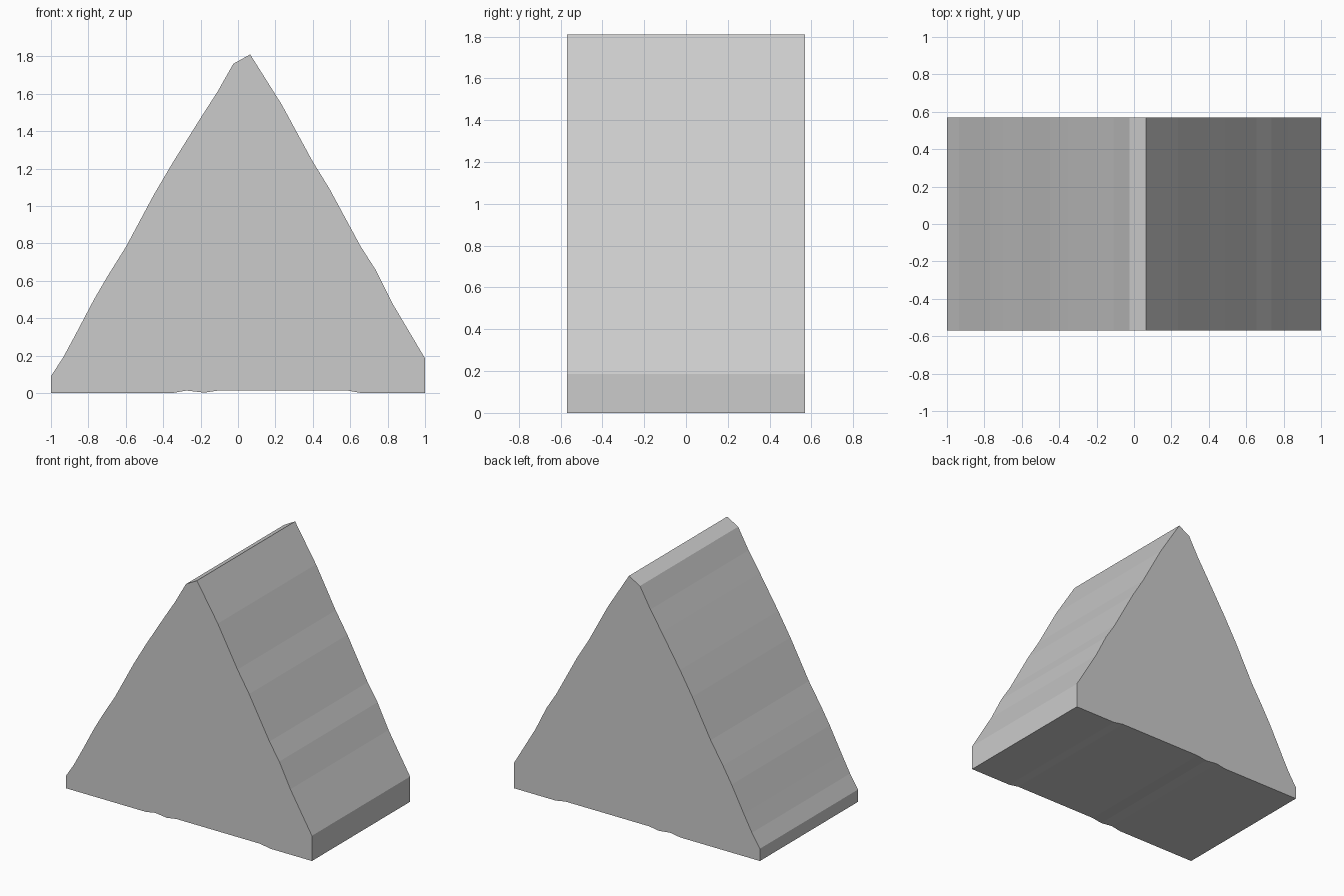
import bpy
import bmesh

if "Cube" in bpy.data.objects:
    bpy.data.objects.remove(bpy.data.objects["Cube"])

HALF_DEPTH = 0.57

# Wedge outline in the front view (x, z)
left_slope = [(-1, 0), (-1, 0.09), (-0.935, 0.19), (-0.87, 0.31), (-0.77, 0.50),
              (-0.70, 0.62), (-0.60, 0.78), (-0.45, 1.06), (-0.35, 1.23),
              (-0.20, 1.47), (-0.11, 1.61), (-0.025, 1.76)]
right_slope = [(0.065, 1.81), (0.235, 1.54), (0.395, 1.245), (0.49, 1.09),
               (0.655, 0.785), (0.735, 0.66), (0.825, 0.48), (1, 0.185), (1, 0)]
underside = [(0.66, 0), (0.58, 0.014), (-0.10, 0.014), (-0.18, 0.002),
             (-0.275, 0.013), (-0.35, 0)]
profile = left_slope + right_slope + underside


def extrude_profile(name, points, half_depth):
    bm = bmesh.new()
    face = bm.faces.new([bm.verts.new((x, -half_depth, z)) for x, z in points])
    result = bmesh.ops.extrude_face_region(bm, geom=[face], use_keep_orig=True)
    moved = [g for g in result["geom"] if isinstance(g, bmesh.types.BMVert)]
    bmesh.ops.translate(bm, verts=moved, vec=(0, 2 * half_depth, 0))
    bmesh.ops.recalc_face_normals(bm, faces=bm.faces)
    mesh = bpy.data.meshes.new(name)
    bm.to_mesh(mesh)
    bm.free()
    obj = bpy.data.objects.new(name, mesh)
    bpy.context.collection.objects.link(obj)
    return obj


# Solid wedge with slightly uneven slopes
extrude_profile("wedge_block", profile, HALF_DEPTH)
